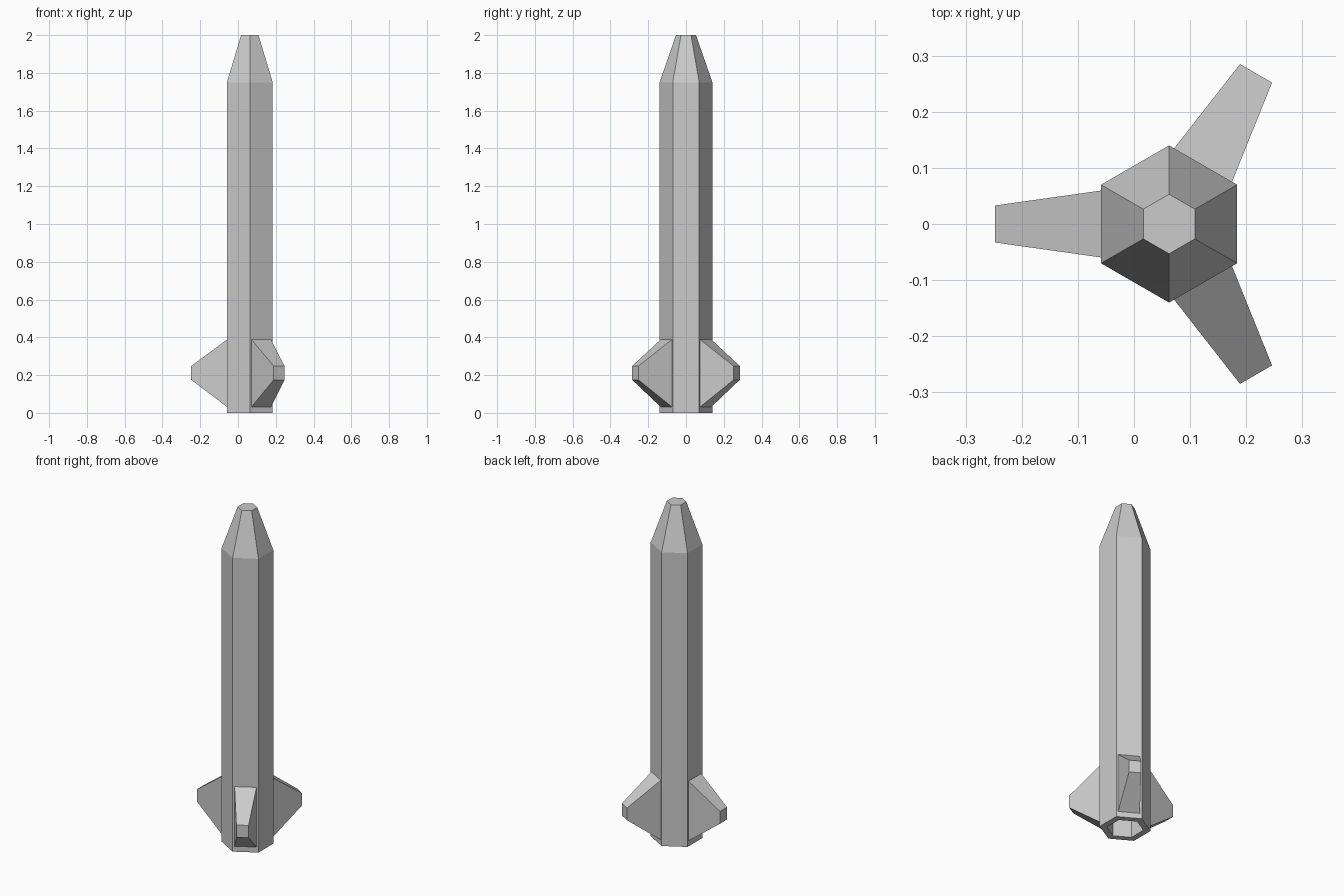
import bpy, bmesh
from math import cos, sin, pi, radians
from mathutils import Matrix, Vector

cube = bpy.data.objects.get("Cube")
if cube:
    bpy.data.objects.remove(cube)

grey = bpy.data.materials.new("light_grey")
grey.use_nodes = True
colour = (0.6, 0.6, 0.6, 1)
grey.diffuse_color = colour
grey.node_tree.nodes["Principled BSDF"].inputs["Base Color"].default_value = colour

AXIS_X = 0.0625
RADIUS = 0.14
APOTHEM = RADIUS * cos(pi / 6)


def loft(name, rings, matrix=Matrix()):
    """Join matching rings of points into a closed solid."""
    bm = bmesh.new()
    loops = [[bm.verts.new(p) for p in ring] for ring in rings]
    for a, b in zip(loops, loops[1:]):
        for i in range(len(a)):
            j = (i + 1) % len(a)
            bm.faces.new((a[i], a[j], b[j], b[i]))
    bm.faces.new(loops[0])
    bm.faces.new(loops[-1])
    bmesh.ops.recalc_face_normals(bm, faces=bm.faces)
    mesh = bpy.data.meshes.new(name)
    bm.to_mesh(mesh)
    bm.free()
    mesh.materials.append(grey)
    obj = bpy.data.objects.new(name, mesh)
    obj.matrix_world = matrix
    bpy.context.collection.objects.link(obj)


def hexagon(radius, z):
    return [(radius * sin(i * pi / 3), radius * cos(i * pi / 3), z) for i in range(6)]


def fin_section(x, half_width, low, high):
    return [(x, -half_width, low), (x, half_width, low),
            (x, half_width, high), (x, -half_width, high)]


centre = Matrix.Translation(Vector((AXIS_X, 0, 0)))

# Hexagonal body with tapered nose and a hollow in the base
profile = [(0.1, 0.15), (0.1, 0), (RADIUS, 0), (RADIUS, 1.75), (0.053, 2)]
loft("body", [hexagon(r, z) for r, z in profile], centre)

# Three tapered fins on alternate body faces
root = fin_section(APOTHEM - 0.003, 0.06, 0.03, 0.39)
tip = fin_section(0.31, 0.033, 0.175, 0.248)
for name, angle in (("right_fin", 180), ("back_left_fin", 60), ("front_left_fin", -60)):
    loft(name, [root, tip], centre @ Matrix.Rotation(radians(angle), 4, "Z"))
